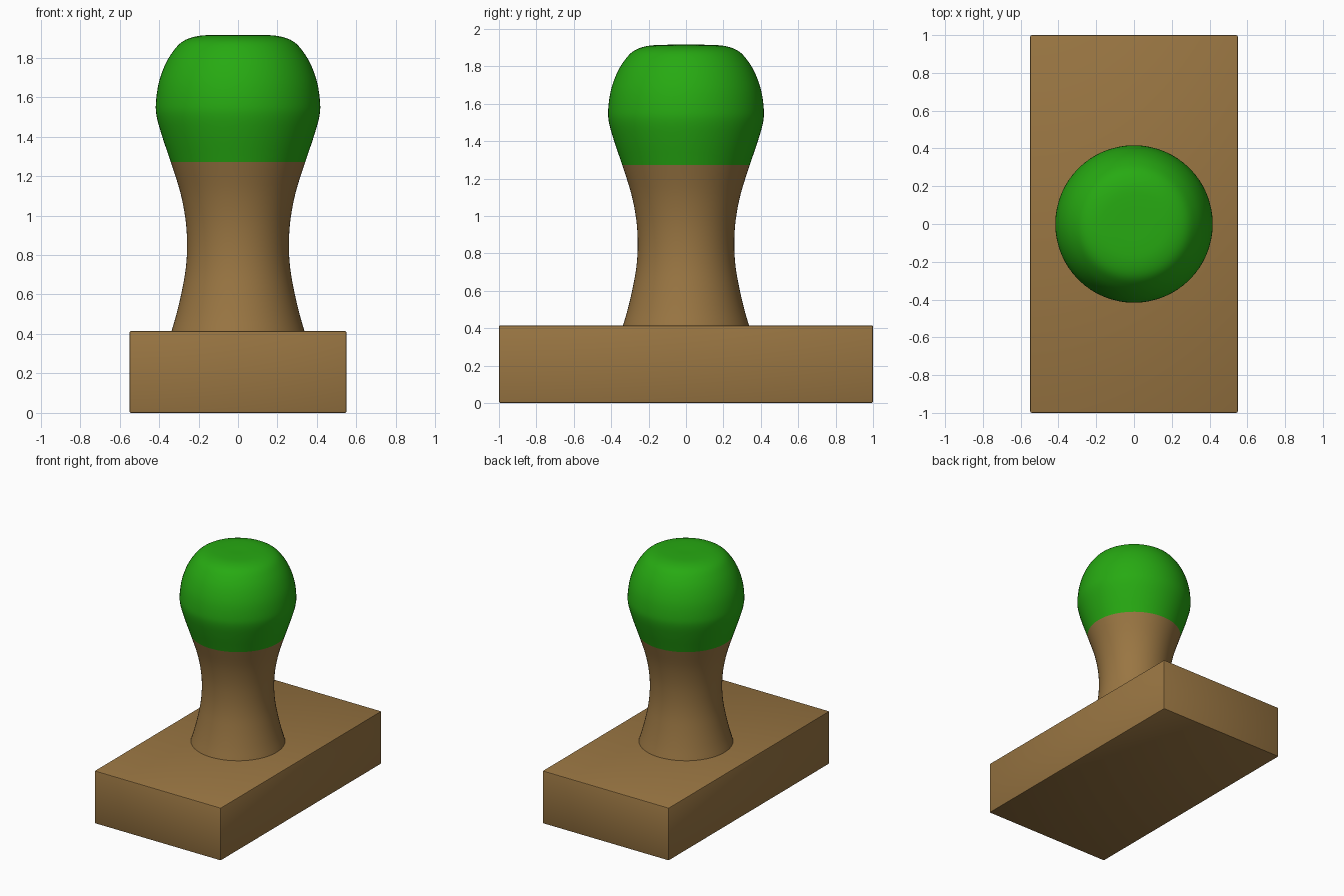
import bpy, bmesh, math
from mathutils import Vector

if "Cube" in bpy.data.objects:
    bpy.data.objects.remove(bpy.data.objects["Cube"])


def material(name, rgb):
    m = bpy.data.materials.new(name)
    m.diffuse_color = (*rgb, 1)
    m.use_nodes = True
    m.node_tree.nodes["Principled BSDF"].inputs["Base Color"].default_value = m.diffuse_color
    return m


wood = material("wood", (0.32, 0.18, 0.055))
green = material("green_paint", (0.02, 0.40, 0.006))


def add_object(name, bm, *mats):
    mesh = bpy.data.meshes.new(name)
    bm.to_mesh(mesh)
    bm.free()
    ob = bpy.data.objects.new(name, mesh)
    bpy.context.collection.objects.link(ob)
    for m in mats:
        mesh.materials.append(m)
    bpy.context.view_layer.objects.active = ob
    ob.select_set(True)
    bpy.ops.object.shade_smooth_by_angle(angle=math.radians(40))
    ob.select_set(False)
    return ob


def smooth_path(points, steps):
    """Catmull-Rom curve through (radius, height) points."""
    p = [Vector(q) for q in points]
    p = [2 * p[0] - p[1]] + p + [2 * p[-1] - p[-2]]
    out = []
    for a, b, c, d in zip(p, p[1:], p[2:], p[3:]):
        for i in range(steps):
            t = i / steps
            out.append(0.5 * (2 * b + (c - a) * t + (2 * a - 5 * b + 4 * c - d) * t**2
                              + (3 * b - a - 3 * c + d) * t**3))
    return out + [p[-2]]


# Rectangular base block with finely eased edges
bm = bmesh.new()
bmesh.ops.create_cube(bm, size=1)
for v in bm.verts:
    v.co = (v.co.x * 1.1, v.co.y * 2.0, (v.co.z + 0.5) * 0.415)
bmesh.ops.bevel(bm, geom=bm.edges[:], offset=0.008, segments=2, profile=0.5, affect='EDGES')
add_object("base_block", bm, wood)

# Turned handle: flared foot, narrow waist, painted knob
SEAM = 1.272
lower = [(0.338, 0.41), (0.312, 0.5), (0.286, 0.61), (0.265, 0.73), (0.258, 0.85),
         (0.266, 0.98), (0.293, 1.12), (0.341, SEAM)]
upper = [(0.384, 1.40), (0.412, 1.50), (0.416, 1.57), (0.402, 1.67), (0.371, 1.76),
         (0.33, 1.83), (0.28, 1.882), (0.21, 1.908), (0.12, 1.915), (0.0, 1.915)]
bm = bmesh.new()
path = [bm.verts.new((r, 0, z)) for r, z in smooth_path(lower + upper, 4)]
edges = [bm.edges.new(pair) for pair in zip(path, path[1:])]
bmesh.ops.spin(bm, geom=path + edges, axis=(0, 0, 1), cent=(0, 0, 0),
               angle=math.tau, steps=64, use_duplicate=False)
bmesh.ops.remove_doubles(bm, verts=bm.verts[:], dist=0.0005)
bmesh.ops.recalc_face_normals(bm, faces=bm.faces[:])
for f in bm.faces:
    f.material_index = int(f.calc_center_median().z > SEAM)
add_object("handle", bm, wood, green)
